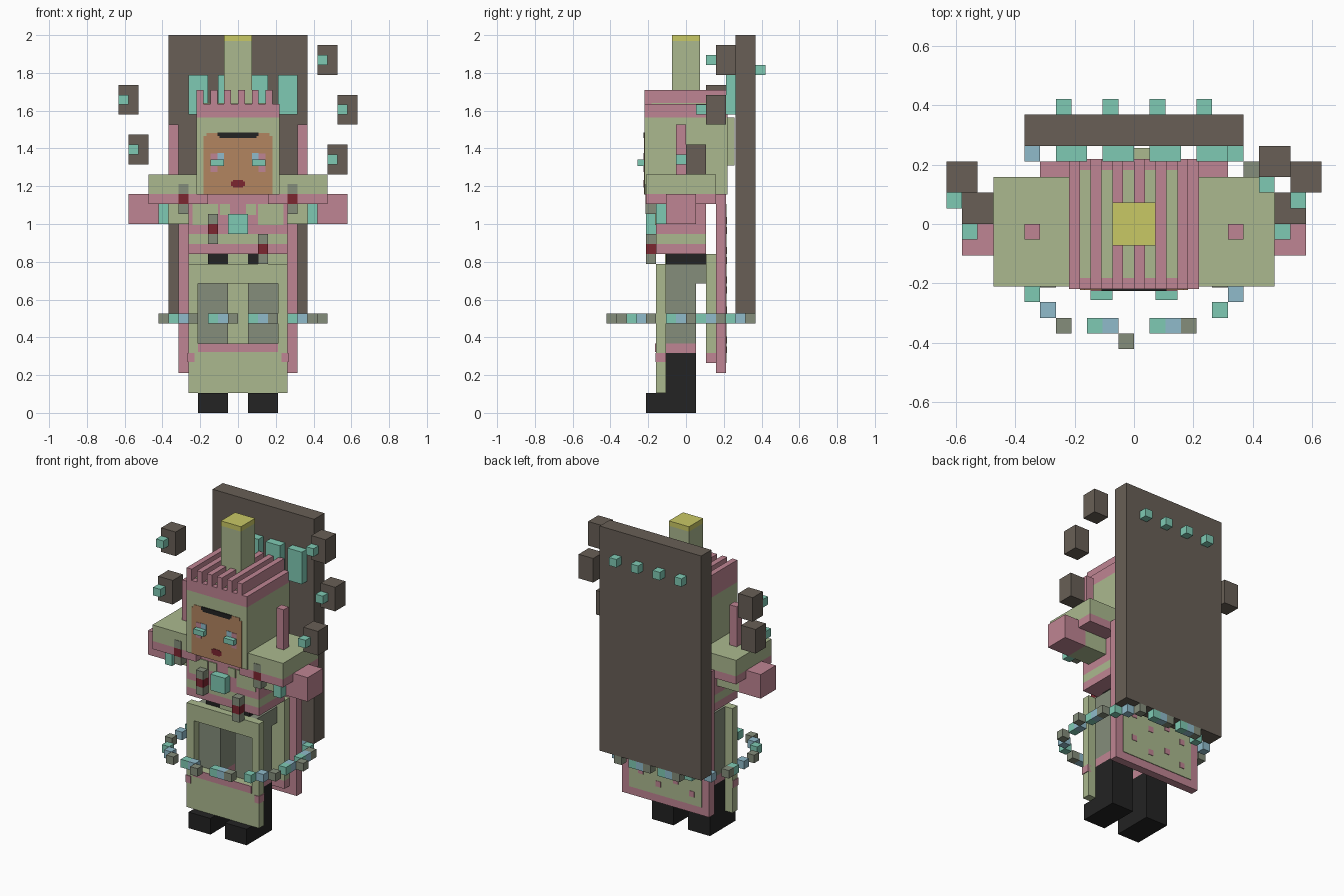
import bpy, bmesh
from mathutils import Vector

if "Cube" in bpy.data.objects:
    bpy.data.objects.remove(bpy.data.objects["Cube"])

U = 2 / 38        # main block unit
P = 0.0365        # fine unit used on the head
T = 0.006         # thickness of painted plates


def material(name, code):
    m = bpy.data.materials.new(name)
    rgb = [int(code[i:i + 2], 16) / 255 for i in (0, 2, 4)]
    m.diffuse_color = [c / 12.92 if c < 0.04045 else ((c + 0.055) / 1.055) ** 2.4 for c in rgb] + [1]
    m.use_nodes = True
    m.node_tree.nodes["Principled BSDF"].inputs["Base Color"].default_value = m.diffuse_color
    return m


GREEN = material("sage_green", "ABB98F")
STONE = material("dark_stone", "685F56")
TEAL = material("teal", "7FCAB4")
PINK = material("rose_pink", "BF8593")
GOLD = material("yellow", "C9C865")
SKIN = material("skin_tan", "B28560")
BLACK = material("black", "232323")
GREY = material("grey_green", "858D7B")
BLUE = material("pale_blue", "90BBCB")
RED = material("dark_red", "7C2630")


def blocks(name, mat, boxes, unit=U):
    """One object from boxes given as x0, x1, y0, y1, z0, z1."""
    bm = bmesh.new()
    for b in boxes:
        lo, hi = Vector(b[0::2]) * unit, Vector(b[1::2]) * unit
        for v in bmesh.ops.create_cube(bm, size=1)["verts"]:
            v.co = [(lo[i] + hi[i]) / 2 + v.co[i] * (hi[i] - lo[i]) for i in range(3)]
    me = bpy.data.meshes.new(name)
    bm.to_mesh(me)
    bm.free()
    me.materials.append(mat)
    ob = bpy.data.objects.new(name, me)
    bpy.context.collection.objects.link(ob)
    return ob


def pair(*boxes):
    """Boxes plus their mirror images across x."""
    return list(boxes) + [(-b[1], -b[0]) + tuple(b[2:]) for b in boxes]


def front_plates(name, mat, y, rects, lift=1):
    """Thin plates on a front face at y (metres); rects x0, x1, z0, z1."""
    return blocks(name, mat, [(r[0], r[1], y - T * lift, y, r[2], r[3]) for r in rects], 1)


def scaled(rects):
    return [[c * U for c in r] for r in rects]


# Tall slab behind the figure, with its studs and hanging plates
blocks("back_slab", STONE, [(-7, 7, 5, 7, 10, 38)])
blocks("slab_studs", TEAL, pair((1, 2, 7, 8, 34, 35), (4, 5, 7, 8, 34, 35)))
blocks("slab_plates", TEAL, [(x, x + 2, 4, 5, 30, 34) for x in (-5, -2, 1, 4)])

# Floating stones, each with a small gem in front
for n, (x, y, z, gx) in enumerate([(-12, 2, 30, 0), (-11, 0, 25, 0), (8, 3, 34, 0),
                                   (10, 2, 29, 0), (9, 0, 24, 0)]):
    blocks(f"floating_stone_{n}", STONE, [(x, x + 2, y, y + 2, z, z + 3)])
    blocks(f"stone_gem_{n}", TEAL, [(x + gx, x + gx + 1, y - 1, y, z + 1, z + 2)])

# Boots and legs
blocks("boots", BLACK, pair((1, 4, -2, 1, 0, 6), (1, 4, -4, -2, 0, 2)))
blocks("leg_cuffs", PINK, pair((1, 4, -2, 1, 6, 7)))
blocks("legs", GREY, pair((1, 4, -2, 1, 7, 13)))
blocks("hips", GREY, [(-4, 4, -2, 2, 13, 15)])
blocks("waist", BLACK, [(-3, 3, -2, 2, 15, 16)])
front_plates("waist_buckle", GREEN, -2 * U, scaled([(-1, 1, 15, 16)]))

# Front apron frame with an open window
blocks("front_apron", GREEN, [(-5, 5, -3, -2, 2, 7), (-5, 5, -3, -2, 13, 15)]
       + pair((4, 5, -3, -2, 7, 13)))
front_plates("apron_trim", PINK, -3 * U, scaled([(-4, 4, 6.1, 7)]))
blocks("apron_spots", PINK, pair((4.4, 5.08, -3.08, -2, 5.1, 6)))

# Rear skirt and cape
blocks("rear_skirt", GREEN, [(-5, 5, 2, 3, 6, 16)])
blocks("rear_skirt_hem", PINK, [(-5, 5, 2, 3, 5, 6)])
blocks("cape", PINK, [(-6, 6, 3, 4, 4, 22)])
blocks("cape_panel", GREEN, [(-5, 5, 4, 4.08, 5, 21)])
blocks("cape_dots", PINK, [(x, x + 0.7, 4.05, 4.14, z + (i % 2), z + 0.7 + (i % 2))
                           for z in (6, 9, 12, 15, 18) for i, x in enumerate((-4, -1.8, 0.6, 3))])

# Torso layers and patches
blocks("torso", PINK, [(-5, 5, -3, 2, 16, 17), (-5, 5, -3, 2, 18, 22)])
blocks("torso_band", GREEN, [(-5, 5, -3, 2, 17, 18)])
front_plates("chest_patches", GREEN, -3 * U,
             scaled(pair((0.8, 2, 0, 0, 20, 21), (2, 4.6, 0, 0, 18.6, 20.2), (4, 5, 0, 0, 20.2, 21))
                    and [(0.8, 1.8, 19.9, 21), (-1.8, -0.8, 19.9, 21), (2, 4.6, 18.9, 21),
                         (-4.6, -2, 18.9, 21)]))
blocks("chest_gem", TEAL, [(-1, 1, -4, -3, 18, 20)])

# Banded tags on chest and shoulders
tags = [(-3, 17, 0), (2, 15, 0), (5, 20, 0.06), (-6, 20, 0.06)]
blocks("tag_ends", GREY, [(x, x + 1, -4 - f, -3, z + k, z + k + 1) for x, z, f in tags for k in (0, 2)])
blocks("tag_bands", RED, [(x, x + 1, -4 - f, -3, z + 1, z + 2) for x, z, f in tags])

# Shoulders, arms and posts
blocks("shoulder_pads", GREEN, pair((3, 9, -4, 3, 22, 24)))
blocks("shoulder_trim", PINK, pair((3, 9, -4, 3, 21, 22)))
blocks("shoulder_posts", PINK, pair((6, 7, -1, 0, 24, 29)))
blocks("sleeves", GREEN, pair((5, 8, -2, 1, 19, 21)))
blocks("sleeve_gems", TEAL, pair((7, 8, -3, -2, 19, 21)))
blocks("hands", PINK, pair((8, 11, -2, 1, 19, 22)))

# Hood with pink crown and ridges
H = 6 * P
blocks("hood", GREEN, [(-H, H, -H, H, 1.157, 1.565)], 1)
blocks("crown_band", PINK, [(-H, H, -H, H, 1.565, 1.636)], 1)
blocks("crown_top", GREEN, [(-5 * P, 5 * P, -5 * P, 5 * P, 1.63, 1.64)], 1)
blocks("crown_ridges", PINK, [(k * P, (k + 1) * P, -H, H, 1.636, 1.71) for k in range(-6, 6, 2)], 1)
blocks("top_post", GREEN, [(-2 * P, 2 * P, -2 * P, 2 * P, 1.636, 1.968)], 1)
blocks("top_post_cap", GOLD, [(-2 * P, 2 * P, -2 * P, 2 * P, 1.968, 2.0)], 1)
blocks("hood_tail", GREEN, [(-2 * P, 2 * P, H, 7 * P, 1.31, 1.565)], 1)

# Face painted on the hood front
front_plates("face", SKIN, -H, [(-5 * P, 5 * P, 1.157, 1.465), (-4.6 * P, 4.6 * P, 1.465, 1.483)], 0.5)
front_plates("brow", BLACK, -H, [(-3 * P, 3 * P, 1.465, 1.485), (-2.7 * P, 2.7 * P, 1.455, 1.465)])
front_plates("eye_whites", BLUE, -H, [(-3 * P, -2 * P, 1.34, 1.376), (2 * P, 3 * P, 1.34, 1.376)])
front_plates("eye_paint", PINK, -H, [(s - P / 2, s + P / 2, z, z + 0.034)
                                     for s in (-3.5 * P, 3.5 * P) for z in (1.275, 1.34)])
front_plates("mouth", RED, -H, [(-P, P, 1.2, 1.226), (-0.7 * P, 0.7 * P, 1.193, 1.233)])
blocks("eye_gems", TEAL, pair((2 * P, 4 * P, -7 * P, -H, 1.308, 1.342)), 1)

# Floating ring of beads in a repeating three-colour order
ring = [(-7, -5), (-6, -6), (-5, -7), (-3, -7), (-2, -7), (-1, -8), (1, -7), (2, -7), (3, -7),
        (5, -6), (6, -5), (7, -4), (7, -2), (7, -1), (8, 0), (7, 1), (7, 2), (7, 3), (6, 4),
        (5, 5), (4, 6), (2, 6), (1, 6), (0, 6), (-2, 6), (-3, 6), (-4, 6), (-5, 5), (-7, 4),
        (-8, 2), (-8, 1), (-8, -1), (-8, -3)]
for k, (name, mat) in enumerate((("teal_beads", TEAL), ("blue_beads", BLUE), ("grey_beads", GREY))):
    blocks(name, mat, [(x, x + 1, y, y + 1, 9, 10) for x, y in ring[k::3]])
